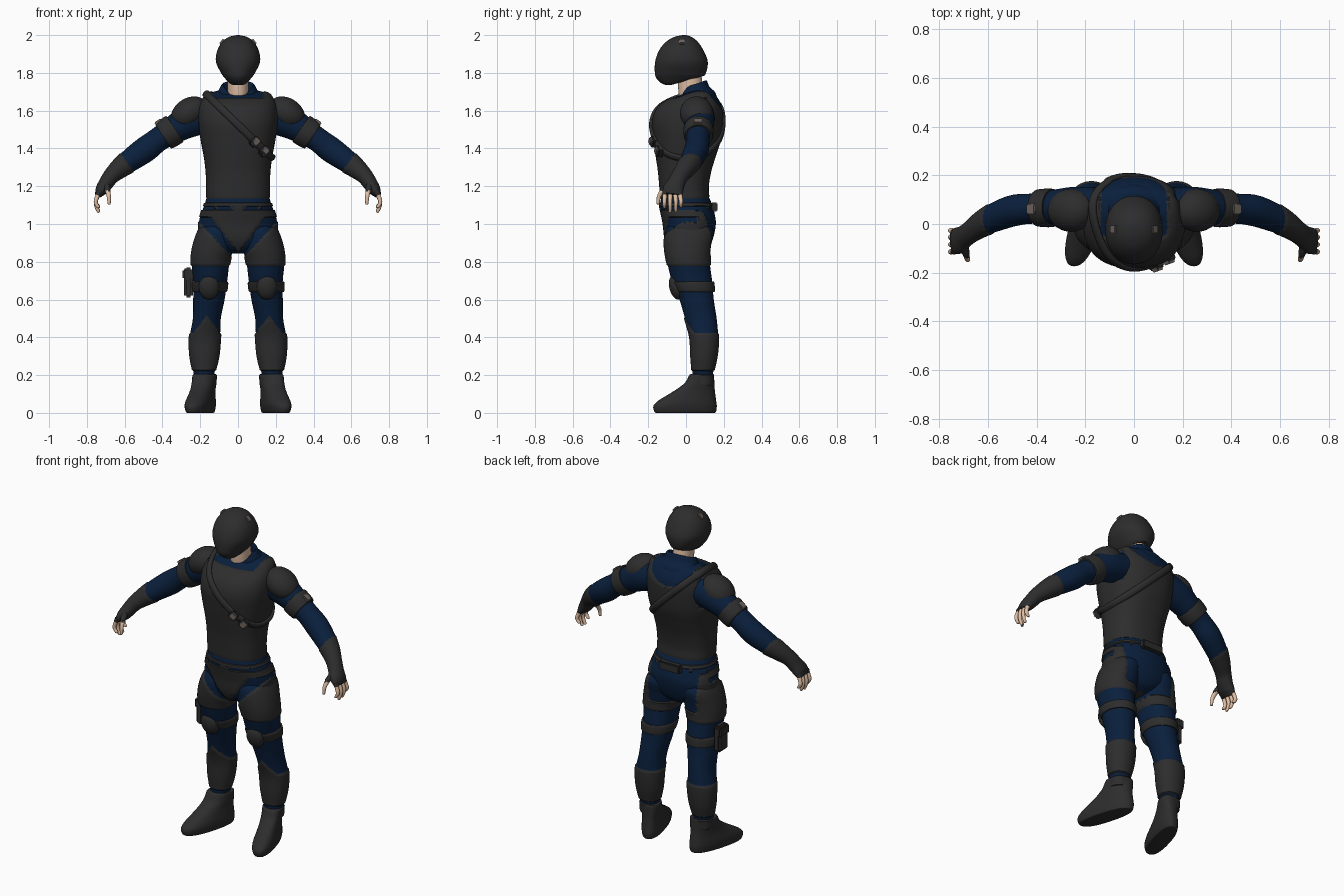
import bpy, bmesh, math
from mathutils import Vector, Matrix, Euler
from mathutils.bvhtree import BVHTree

def material(name, col):
    m = bpy.data.materials.new(name)
    m.diffuse_color = (*col, 1)
    return m

DARK = material("charcoal armour", (0.026, 0.026, 0.026))
BLUE = material("navy fabric", (0.003, 0.014, 0.046))
SKIN = material("skin", (0.75, 0.52, 0.37))
CLIP = material("grey buckle", (0.15, 0.125, 0.112))

def finish(name, bm, mats, mirror=False, angle=40):
    bmesh.ops.recalc_face_normals(bm, faces=bm.faces[:])
    me = bpy.data.meshes.new(name)
    bm.to_mesh(me)
    bm.free()
    ob = bpy.data.objects.new(name, me)
    bpy.context.collection.objects.link(ob)
    for m in mats:
        me.materials.append(m)
    bpy.context.view_layer.objects.active = ob
    ob.select_set(True)
    bpy.ops.object.shade_smooth_by_angle(angle=math.radians(angle))
    ob.select_set(False)
    if mirror:
        ob.modifiers.new("Mirror", 'MIRROR')
    return ob

def resample(keys, m):
    """Catmull-Rom through the key sections"""
    k = [Vector(a) for a in keys]
    k = [2 * k[0] - k[1]] + k + [2 * k[-1] - k[-2]]
    out = []
    for i in range(m + 1):
        u = i / m * (len(keys) - 1)
        j = min(int(u), len(keys) - 2)
        t = u - j
        a, b, c, d = k[j:j + 4]
        out.append(0.5 * (2 * b + (c - a) * t + (2 * a - 5 * b + 4 * c - d) * t * t
                          + (3 * b - a - 3 * c + d) * t ** 3))
    return out

def loft(name, keys, mats, rule=None, flat=False, n=48, m=40, e=2.0,
         mirror=False, warp=None, push=0.006):
    """keys: (x, y, z, rx, ry); flat keys: (z, x, y_front, y_back, rx)"""
    if flat:
        keys = [(x, (a + b) / 2, z, r, (b - a) / 2) for z, x, a, b, r in keys]
    rows = resample(keys, m)
    bm = bmesh.new()
    rings = []
    for i, r in enumerate(rows):
        c = Vector(r[:3])
        side, depth = Vector((1, 0, 0)), Vector((0, 1, 0))
        if not flat:
            t = (Vector(rows[min(i + 1, m)][:3]) - Vector(rows[max(i - 1, 0)][:3])).normalized()
            depth = (depth - t * depth.dot(t)).normalized()
            side = t.cross(depth)
        ring = []
        for j in range(n):
            a = 2 * math.pi * j / n
            ca, sa = math.cos(a), math.sin(a)
            p = c + side * r[3] * math.copysign(abs(ca) ** (2 / e), ca) \
                + depth * r[4] * math.copysign(abs(sa) ** (2 / e), sa)
            ring.append(bm.verts.new(warp(p) if warp else p))
        rings.append(ring)
    for a, b in zip(rings, rings[1:]):
        for j in range(n):
            bm.faces.new((a[j], a[(j + 1) % n], b[(j + 1) % n], b[j]))
    bm.faces.new(rings[0])
    bm.faces.new(rings[-1])
    bmesh.ops.recalc_face_normals(bm, faces=bm.faces[:])
    if rule:  # second colour where the rule holds, raised a little as armour
        for f in bm.faces:
            c = f.calc_center_median()
            f.material_index = int(rule(abs(c.x), c.y, c.z))
        bm.normal_update()
        moves = [(v, v.normal * push) for v in bm.verts
                 if all(f.material_index for f in v.link_faces)]
        for v, d in moves:
            v.co += d
    tree = BVHTree.FromBMesh(bm)
    finish(name, bm, mats, mirror)
    return tree

def box(name, loc, size, mat, rot=(0, 0, 0), mirror=False, bevel=0.006):
    bm = bmesh.new()
    bmesh.ops.create_cube(bm, size=1, matrix=Matrix.LocRotScale(Vector(loc), Euler(rot), Vector(size)))
    bmesh.ops.bevel(bm, geom=bm.edges[:], offset=bevel, segments=2, affect='EDGES')
    finish(name, bm, [mat], mirror)

def ball(name, loc, size, mat, rot=(0, 0, 0), mirror=True):
    bm = bmesh.new()
    bmesh.ops.create_uvsphere(bm, u_segments=32, v_segments=20, radius=1,
                              matrix=Matrix.LocRotScale(Vector(loc), Euler(rot), Vector(size)))
    finish(name, bm, [mat], mirror)

# helmet with sloping lower rim
def rim(p):
    p.z = max(p.z, 1.737 + 0.28 * (p.y + 0.075))
    return p
loft("helmet", [(1.735, 0, -.105, -.04, .025), (1.745, 0, -.130, 0, .044), (1.77, 0, -.156, .08, .068),
                (1.80, 0, -.165, .106, .09), (1.86, 0, -.163, .115, .117), (1.92, 0, -.142, .092, .109),
                (1.965, 0, -.105, .062, .082), (1.99, 0, -.062, .03, .048), (2.0, 0, -.02, 0, .006)],
     [DARK], flat=True, e=2.15, warp=rim)
box("helmet_clip", (.083, -.022, 1.963), (.018, .03, .034), CLIP, (0, -.75, 0), True, .004)

# neck and collar
loft("neck", [(0, .045, 1.60, .056, .06), (0, .028, 1.69, .055, .066), (0, .015, 1.82, .058, .062)], [SKIN], m=16)
def notch(p):
    p.z += 0.34 * (p.y - .05)
    if p.y < .03:
        p.z -= max(0, .075 - .95 * abs(p.x))
    return p
loft("collar", [(1.60, 0, -.06, .17, .17), (1.66, 0, -.045, .155, .145), (1.70, 0, -.035, .125, .108),
                (1.738, 0, -.03, .11, .088), (1.735, 0, -.02, .10, .078), (1.69, 0, -.01, .10, .07)],
     [BLUE], flat=True, warp=notch)

# torso: armour vest over the suit
def vest(x, y, z):
    if y < .03:
        return z < 1.665 or x > .135
    scoop = (x / .135) ** 2 + ((z - 1.70) / .10) ** 2 < 1
    rear_shoulder = y > .1 and x > .168 and z > 1.48
    return not (scoop or rear_shoulder)
torso = loft("torso_vest", [(1.14, 0, -.132, .118, .163), (1.20, 0, -.136, .115, .163), (1.28, 0, -.143, .128, .166),
                            (1.36, 0, -.155, .152, .176), (1.45, 0, -.168, .180, .193), (1.54, 0, -.175, .190, .203),
                            (1.61, 0, -.150, .190, .200), (1.655, 0, -.095, .175, .186), (1.69, 0, -.01, .15, .16),
                            (1.71, 0, .02, .13, .09)],
             [BLUE, DARK], vest, True, n=96, m=90, e=2.4)

# shoulder strap loop, laid on the vest by casting rays in a slanted plane
u, v = Vector((1, 0, -.97)).normalized(), Vector((0, 1, 0))
w = u.cross(v)
bm = bmesh.new()
rings = []
for i in range(80):
    a = 2 * math.pi * i / 80
    d = u * math.cos(a) + v * math.sin(a)
    hit = torso.ray_cast(Vector((0, .01, 1.525)), d)[0]
    rings.append([bm.verts.new(hit + d * (.001 + .013 * math.cos(b)) + w * .021 * math.sin(b))
                  for b in [math.pi * k / 5 for k in range(10)]])
for i in range(80):
    a, b = rings[i], rings[(i + 1) % 80]
    for j in range(10):
        bm.faces.new((a[j], a[(j + 1) % 10], b[(j + 1) % 10], b[j]))
finish("shoulder_strap", bm, [DARK], angle=60)
for x, z, y in ((.09, 1.435, -.168), (.138, 1.385, -.138)):
    box("strap_pouch", (x, y, z), (.046, .036, .054), DARK, (0, .77, .35))
    box("strap_buckle", (x + .006, y - .015, z + .003), (.034, .022, .034), CLIP, (0, .77, .35), bevel=.003)

# hips with briefs shaped armour panels
def panels(x, y, z):
    if z > 1.075:
        return 1.092 < z < 1.113 or (z < 1.092 and (x < .035 or abs(x - .115) < .01))
    if z < .775:
        return False
    if y < .06:
        return z > 1.035 or z > .845 + 1.32 * x or z < .79 + 1.08 * x
    return (x > .16 and z < 1.065) or z < .84
loft("hips", [(.845, 0, -.05, .07, .03), (.87, 0, -.085, .115, .10), (.92, 0, -.108, .142, .19), (1.0, 0, -.118, .158, .207),
              (1.06, 0, -.130, .150, .193), (1.10, 0, -.137, .140, .178), (1.15, 0, -.130, .117, .163)],
     [BLUE, DARK], panels, True, n=120, m=90, e=2.2)
box("back_belt_pouch", (0, .150, 1.09), (.14, .035, .05), DARK)

# legs: thigh armour, knee cloth, shin boots
def leg_rule(x, y, z):
    if z > .6:
        return panels(x, y, z)
    top = max(.42, .515 - 1.3 * abs(x - .165)) if y < .08 else .42
    return z < top and not .206 < z < .220
loft("leg", [(.15, .182, .03, .138, .05), (.21, .18, .034, .143, .055), (.30, .178, .028, .162, .074),
             (.40, .175, .022, .170, .080), (.50, .165, -.005, .162, .074), (.60, .154, -.035, .147, .083),
             (.70, .147, -.075, .138, .090), (.80, .145, -.100, .126, .101), (.88, .129, -.112, .132, .108),
             (.96, .115, -.108, .145, .095), (1.02, .10, -.07, .11, .07)],
     [BLUE, DARK], leg_rule, True, n=72, m=130, e=2.1, mirror=True)
loft("knee_strap", [(.642, .151, -.05, .146, .080), (.645, .151, -.058, .153, .094), (.69, .149, -.080, .150, .097),
                    (.695, .149, -.07, .14, .08)], [DARK], flat=True, mirror=True, m=16)
ball("knee_pad", (.153, -.052, .665), (.054, .036, .067), DARK, (.25, 0, 0))

# shoes, toes turned outward
def toe_out(p):
    p.x -= .27 * (p.y - .07)
    return p
loft("shoe", [(.0, .18, -.150, .145, .045), (.004, .18, -.166, .158, .056), (.035, .18, -.173, .163, .064),
              (.062, .18, -.150, .160, .064), (.092, .18, -.103, .156, .060), (.125, .18, -.05, .152, .058),
              (.16, .18, -.005, .150, .060), (.20, .18, .018, .148, .060), (.205, .18, .03, .14, .05)],
     [DARK], flat=True, e=2.4, mirror=True, warp=toe_out)

# thigh holster on one side
box("holster", (-.262, .04, .69), (.046, .085, .16), DARK, bevel=.012)
box("holster_flap", (-.268, .04, .735), (.05, .092, .06), DARK, bevel=.01)

# arms with gloves
loft("arm", [(.14, .07, 1.575, .085, .08), (.25, .07, 1.548, .088, .082), (.35, .066, 1.493, .072, .07),
             (.42, .063, 1.448, .064, .062), (.49, .056, 1.395, .068, .064), (.56, .032, 1.345, .062, .060),
             (.62, .002, 1.300, .052, .051), (.67, -.032, 1.255, .040, .042), (.70, -.054, 1.213, .035, .044),
             (.722, -.068, 1.182, .029, .051), (.740, -.073, 1.155, .015, .046)],
     [BLUE, DARK], lambda x, y, z: x * .8 - z * .6 > -.327, mirror=True, m=100, push=.004)
ball("shoulder_pad", (.258, .056, 1.588), (.105, .088, .078), DARK, (0, .6, 0))
loft("arm_band", [(.335, .066, 1.504, .07, .07), (.338, .066, 1.502, .083, .079), (.392, .066, 1.466, .078, .076),
                  (.395, .066, 1.464, .06, .06)], [DARK], mirror=True, m=16)
box("arm_band_clip", (.418, .062, 1.536), (.042, .04, .03), CLIP, (0, .6, 0), True, .004)

# fingers and thumb, gloved at the base
for y, lean, tip in ((-.110, -.004, 1.085), (-.084, 0, 1.062), (-.058, .004, 1.066), (-.035, .008, 1.09)):
    loft("finger", [(.735, y, 1.172, .013, .013), (.752, y + lean, 1.125, .011, .011),
                    (.750, y + lean, (tip + 1.125) / 2, .010, .010), (.738, y + lean, tip + .003, .008, .008),
                    (.737, y + lean, tip, .002, .002)], [SKIN, DARK], lambda x, y, z: z > 1.152,
         n=12, m=20, mirror=True, push=.002)
loft("thumb", [(.700, -.085, 1.208, .018, .018), (.690, -.122, 1.178, .014, .014), (.684, -.143, 1.145, .011, .011),
               (.682, -.148, 1.108, .008, .008), (.682, -.148, 1.105, .002, .002)],
     [SKIN, DARK], lambda x, y, z: z > 1.175, n=12, m=20, mirror=True, push=.002)
